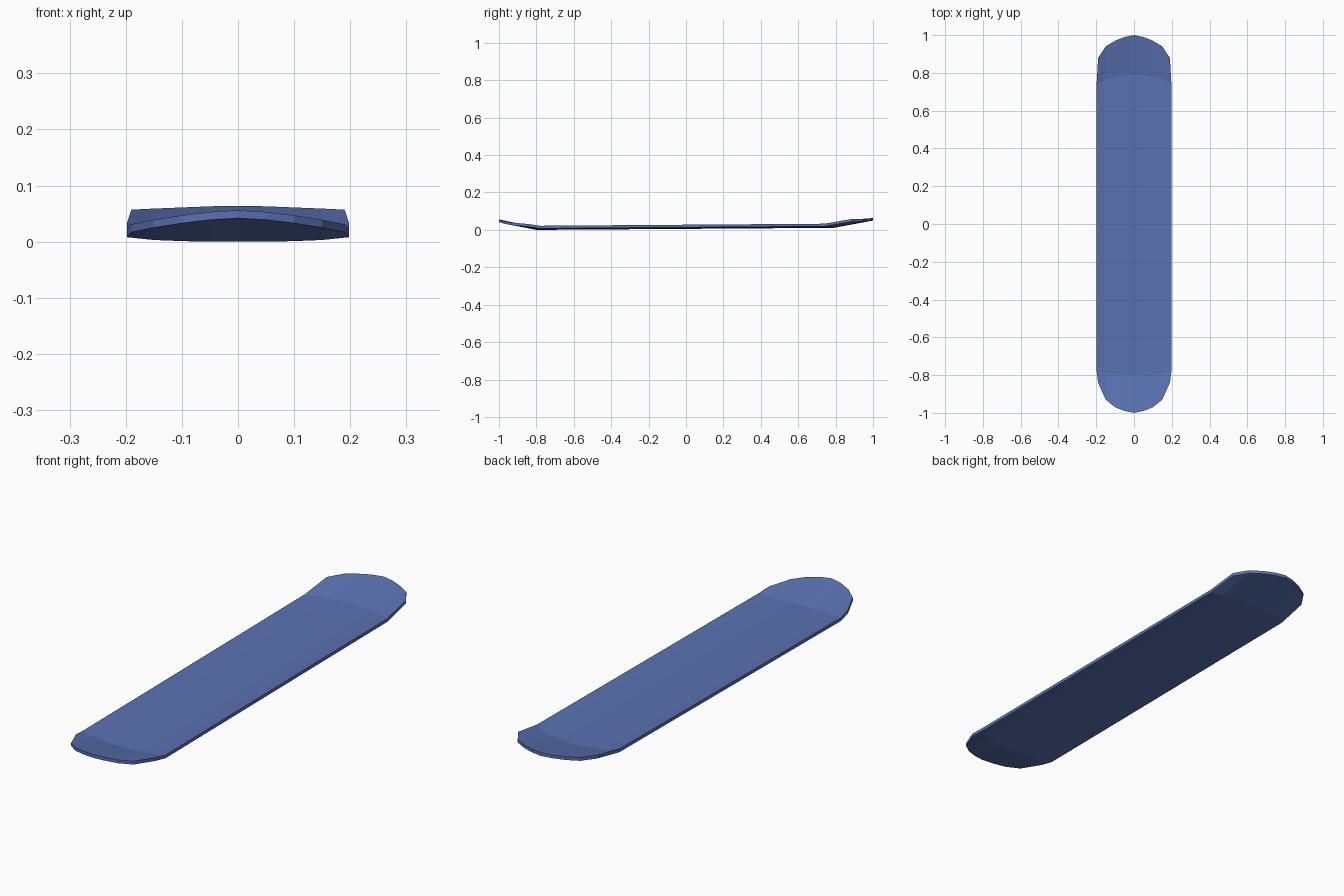
import bpy, bmesh

if "Cube" in bpy.data.objects:
    bpy.data.objects.remove(bpy.data.objects["Cube"])

# One blue for the whole board
blue = bpy.data.materials.new("deck blue")
blue.diffuse_color = (0.102, 0.168, 0.445, 1)
blue.use_nodes = True
blue.node_tree.nodes["Principled BSDF"].inputs["Base Color"].default_value = blue.diffuse_color

THICK = 0.014
# Half-width columns; each holds (x, y, top z) at front rim, front bend, back bend, back rim
half = [
    [(0.00, -1.00, .056), (0.00, -.80, .014), (0.00, .79, .025), (0.00, 1.00, .064)],
    [(0.05, -.99, .053), (0.05, -.80, .014), (0.05, .787, .025), (0.05, .99, .063)],
    [(0.10, -.97, .047), (0.10, -.795, .015), (0.10, .78, .026), (0.10, .97, .061)],
    [(0.15, -.93, .039), (0.15, -.79, .017), (0.15, .765, .028), (0.15, .94, .059)],
    [(0.19, -.84, .031), (0.198, -.78, .022), (0.198, .74, .033), (0.19, .88, .057)],
]
columns = [[(-x, y, z) for x, y, z in c] for c in half[:0:-1]] + half

bm = bmesh.new()
top = [[bm.verts.new(p) for p in c] for c in columns]
bottom = [[bm.verts.new((x, y, z - THICK)) for x, y, z in c] for c in columns]

# Top and underside
for i in range(len(columns) - 1):
    for j in range(3):
        for g in (top, bottom):
            bm.faces.new((g[i][j], g[i + 1][j], g[i + 1][j + 1], g[i][j + 1]))

# Rim joining both skins
n = len(columns)
loop = [(i, 0) for i in range(n)] + [(n - 1, 1), (n - 1, 2)]
loop += [(i, 3) for i in reversed(range(n))] + [(0, 2), (0, 1)]
for (a, b), (c, d) in zip(loop, loop[1:] + loop[:1]):
    bm.faces.new((bottom[a][b], bottom[c][d], top[c][d], top[a][b]))
bmesh.ops.recalc_face_normals(bm, faces=bm.faces)

mesh = bpy.data.meshes.new("board_deck")
bm.to_mesh(mesh)
bm.free()
mesh.materials.append(blue)
deck = bpy.data.objects.new("board_deck", mesh)
bpy.context.collection.objects.link(deck)
